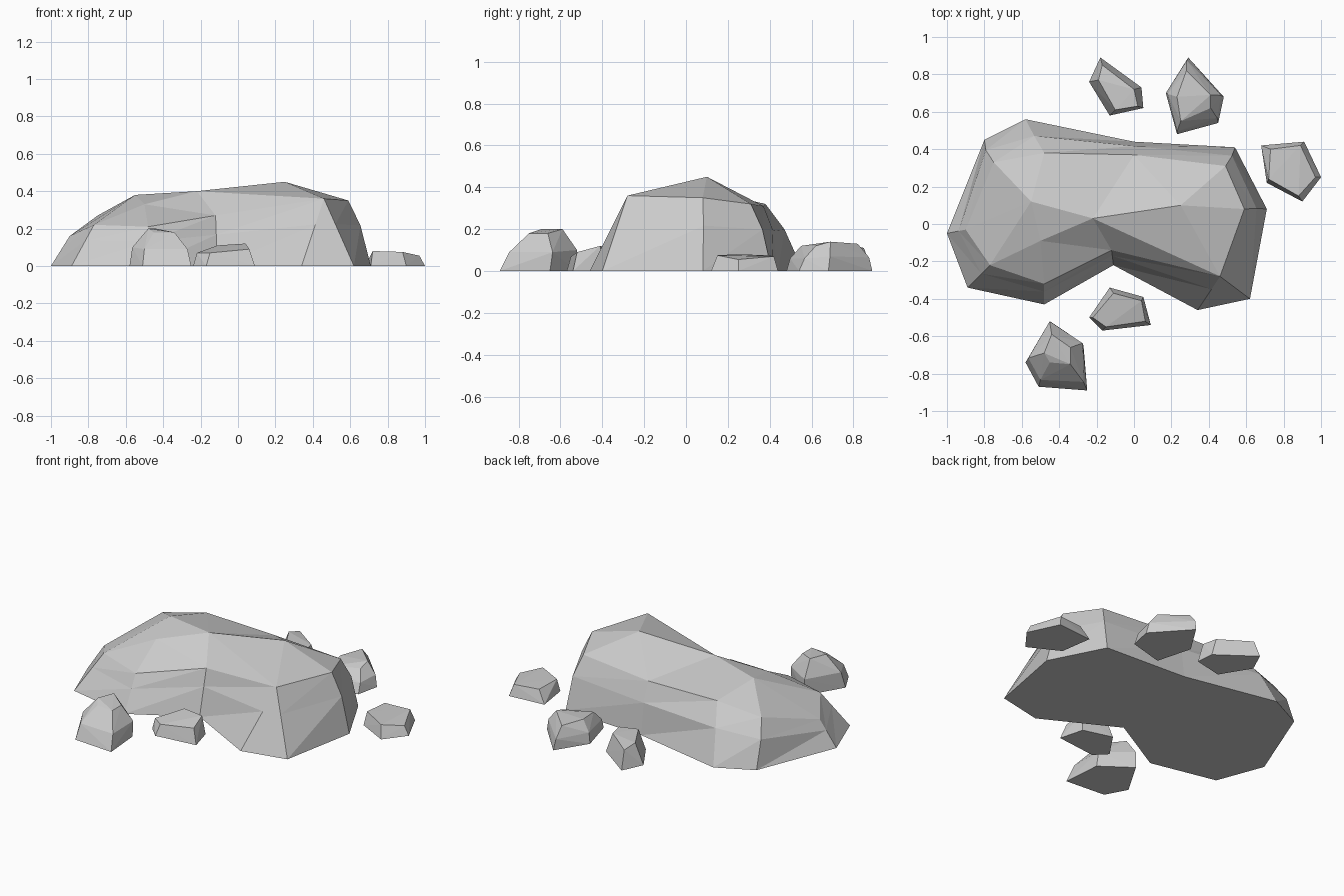
import bpy, bmesh
from mathutils import Vector

if "Cube" in bpy.data.objects:
    bpy.data.objects.remove(bpy.data.objects["Cube"])


def finish(bm, name):
    bmesh.ops.recalc_face_normals(bm, faces=bm.faces[:])
    mesh = bpy.data.meshes.new(name)
    bm.to_mesh(mesh)
    bm.free()
    obj = bpy.data.objects.new(name, mesh)
    bpy.context.collection.objects.link(obj)
    return obj


def small_rock(name, base, top, bulge=0.0):
    """Faceted stone: hull of a ground outline, a bulged middle ring and a top ring."""
    lower = [Vector((x, y, 0)) for x, y in base]
    upper = [Vector(p) for p in top]
    centre = sum(lower, Vector()) / len(lower)
    points = lower + upper
    if bulge:
        for a, b in zip(lower, upper):
            out = (a - centre).normalized()
            points.append(a.lerp(b, 0.5) + out * bulge)
    bm = bmesh.new()
    verts = [bm.verts.new(p) for p in points]
    res = bmesh.ops.convex_hull(bm, input=verts)
    inside = {v for v in res["geom_interior"] if isinstance(v, bmesh.types.BMVert)}
    bmesh.ops.delete(bm, geom=list(inside), context='VERTS')
    return finish(bm, name)


# Main boulder: ground outline, shoulder ring and a short ridge on top
ground = [(-1, -.05), (-.89, -.34), (-.48, -.43), (-.11, -.22), (.34, -.46), (.62, -.40),
          (.71, .08), (.54, .41), (0, .44), (-.58, .56), (-.80, .45)]
shoulder = [(-.90, -.03, .16), (-.77, -.22, .22), (-.48, -.32, .21), (-.12, -.14, .27),
            (.46, -.28, .36), (.46, -.28, .36), (.59, .08, .35), (.49, .31, .32),
            (0, .37, .31), (-.48, .38, .32), (-.75, .33, .27)]
ridge = {"W": (-.55, .12, .38), "S": (-.50, -.09, .33),
         "M": (-.22, .03, .40), "E": (.25, .10, .45)}
nearest = "WSSMEEEEMWW"      # ridge point each shoulder point leans on

bm = bmesh.new()
n = len(ground)
rings = [[], [], []]
for i, ((x, y), s) in enumerate(zip(ground, shoulder)):
    low, high = Vector((x, y, 0)), Vector(s)
    mid = low.lerp(high, 0.62)
    if i >= 6:               # back and right sides bulge slightly
        mid.x *= 1.03
        mid.y *= 1.05
    for ring, p in zip(rings, (low, mid, high)):
        ring.append(bm.verts.new(p))
peak = {k: bm.verts.new(p) for k, p in ridge.items()}
bm.faces.new(rings[0])
for i in range(n):
    j = (i + 1) % n
    for a, b in zip(rings, rings[1:]):
        bm.faces.new((a[i], a[j], b[j]))
        bm.faces.new((a[i], b[j], b[i]))
    t, p, q = rings[2], peak[nearest[i]], peak[nearest[j]]
    bm.faces.new((t[i], t[j], p))
    if p is not q:
        bm.faces.new((t[j], q, p))
bm.faces.new((peak["W"], peak["S"], peak["M"]))
bmesh.ops.remove_doubles(bm, verts=bm.verts[:], dist=0.001)
finish(bm, "main_boulder")

# Scattered small stones
small_rock("back_left_stone",
           [(-.18, .89), (.04, .73), (.05, .62), (-.13, .58), (-.24, .76)],
           [(-.17, .85, .11), (.0, .72, .12), (.02, .63, .12), (-.10, .61, .13), (-.19, .77, .13)])
small_rock("back_right_stone",
           [(.29, .89), (.48, .68), (.45, .54), (.23, .48), (.17, .70)],
           [(.28, .82, .13), (.41, .69, .14), (.41, .62, .12), (.25, .55, .12), (.23, .68, .13)], .02)
small_rock("right_stone",
           [(.68, .42), (.91, .44), (1.0, .25), (.90, .12), (.71, .22)],
           [(.73, .40, .075), (.89, .42, .07), (.97, .25, .055), (.88, .15, .075), (.72, .24, .08)])
small_rock("front_middle_stone",
           [(-.13, -.34), (.05, -.39), (.09, -.54), (-.17, -.57), (-.24, -.50)],
           [(-.11, -.37, .11), (.04, -.41, .12), (.06, -.52, .09), (-.15, -.55, .07), (-.22, -.50, .07)])
small_rock("front_left_stone",
           [(-.45, -.52), (-.27, -.65), (-.25, -.89), (-.51, -.87), (-.58, -.74)],
           [(-.44, -.59, .20), (-.34, -.66, .18), (-.34, -.75, .18), (-.45, -.74, .18), (-.48, -.69, .20)], .035)
